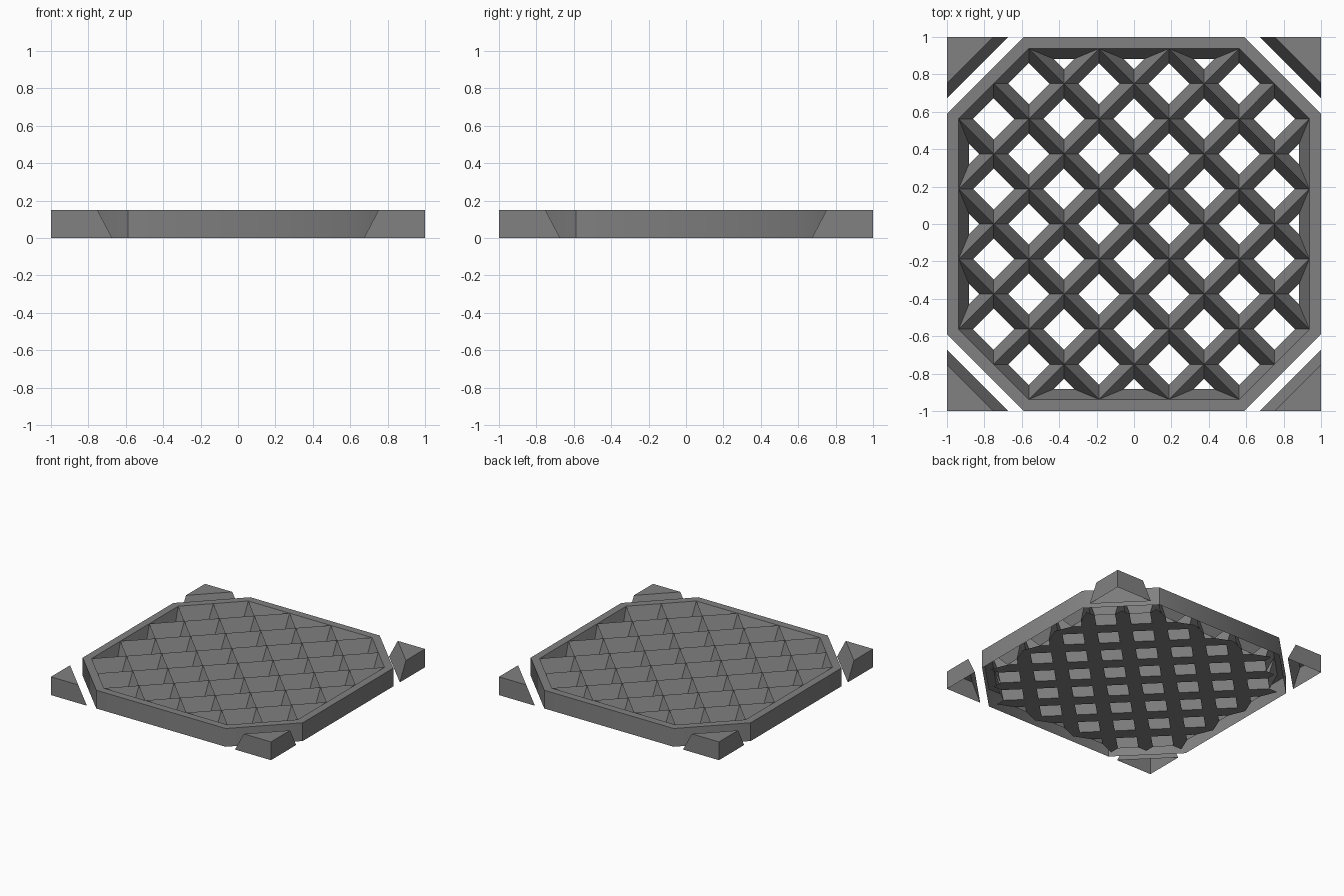
import bpy, bmesh
from math import sqrt

if "Cube" in bpy.data.objects:
    bpy.data.objects.remove(bpy.data.objects["Cube"])

H = 0.15          # height of everything
P = 0.1875        # half diagonal of one lattice cell
SLOPE = 0.055     # how far sloped lattice walls move in from top to bottom

grey = bpy.data.materials.new("dark_grey")
grey.diffuse_color = (0.22, 0.22, 0.22, 1)
grey.use_nodes = True
grey.node_tree.nodes["Principled BSDF"].inputs["Base Color"].default_value = grey.diffuse_color


def finish(bm, name):
    bmesh.ops.remove_doubles(bm, verts=bm.verts, dist=1e-4)
    me = bpy.data.meshes.new(name)
    bm.to_mesh(me)
    bm.free()
    me.materials.append(grey)
    bpy.context.collection.objects.link(bpy.data.objects.new(name, me))


def loop(bm, pts, z):
    return [bm.verts.new((x, y, z)) for x, y in pts]


def wall(bm, top, bottom, inward):
    n = len(top)
    faces = []
    for i in range(n):
        j = (i + 1) % n
        f = [top[i], top[j], bottom[j], bottom[i]]
        faces.append(bm.faces.new(f if inward else f[::-1]))
    return faces


def funnel(bm, pts, centre, radius):
    # sloped sides of one hole, then the flat underside of the bars around it
    s = (radius - SLOPE) / radius
    low = [(centre[0] + (x - centre[0]) * s, centre[1] + (y - centre[1]) * s) for x, y in pts]
    inner = loop(bm, low, 0)
    wall(bm, loop(bm, pts, H), inner, True)
    edge = loop(bm, pts, 0)
    for i in range(len(pts)):
        j = (i + 1) % len(pts)
        mx, my = (edge[i].co.x + edge[j].co.x) / 2, (edge[i].co.y + edge[j].co.y) / 2
        at_rim = max(abs(mx), abs(my)) > 5 * P - 0.01 or abs(mx) + abs(my) > 8 * P - 0.01
        if not at_rim:
            bm.faces.new((edge[i], inner[i], inner[j], edge[j]))


def octagon(a, b):
    return [(a, -b), (a, b), (b, a), (-b, a), (-a, b), (-a, -b), (-b, -a), (b, -a)]


def turn(p, k):
    x, y = p
    for _ in range(k):
        x, y = -y, x
    return (x, y)


# octagonal rim: flat top and upright outer wall, every second wall edge blended
bm = bmesh.new()
outer = loop(bm, octagon(1, 0.588), H)
inner = loop(bm, octagon(5 * P, 3 * P), H)
base = loop(bm, octagon(1, 0.588), 0)
wall(bm, outer, inner, True)
for f in wall(bm, outer, base, False):
    f.smooth = True
for e in bm.edges:
    e.smooth = False
for i in (1, 3, 5, 7):
    bm.edges.get((outer[i], base[i])).smooth = True
finish(bm, "octagonal_rim")

# lattice: square holes with sharp ridges between them
bm = bmesh.new()
for i in range(-4, 5):
    for j in range(-4, 5):
        if (i + j) % 2 and abs(i) + abs(j) <= 7:
            x, y = i * P, j * P
            funnel(bm, [(x + P, y), (x, y + P), (x - P, y), (x, y - P)], (x, y), P / sqrt(2))
# half cells against the four straight sides
r = P * (sqrt(2) - 1)
for k in range(4):
    for i in (-2, 0, 2):
        tri = [((i + 1) * P, 5 * P), ((i - 1) * P, 5 * P), (i * P, 4 * P)]
        funnel(bm, [turn(p, k) for p in tri], turn((i * P, 5 * P - r), k), r)
# merge loose underside points, drop unused ones
bmesh.ops.remove_doubles(bm, verts=bm.verts, dist=1e-4)
bmesh.ops.delete(bm, geom=[v for v in bm.verts if not v.link_faces], context='VERTS')
finish(bm, "lattice")

# corner blocks: hollow underneath, long side sloped
for k, name in enumerate(("back_right", "back_left", "front_left", "front_right")):
    bm = bmesh.new()
    t, b = 0.752, 0.673
    top = loop(bm, [turn(p, k) for p in ((1, t), (1, 1), (t, 1))], H)
    low = loop(bm, [turn(p, k) for p in ((1, b), (1, 1), (b, 1))], 0)
    bm.faces.new(top)
    wall(bm, top, low, False)
    finish(bm, name + "_corner_block")
